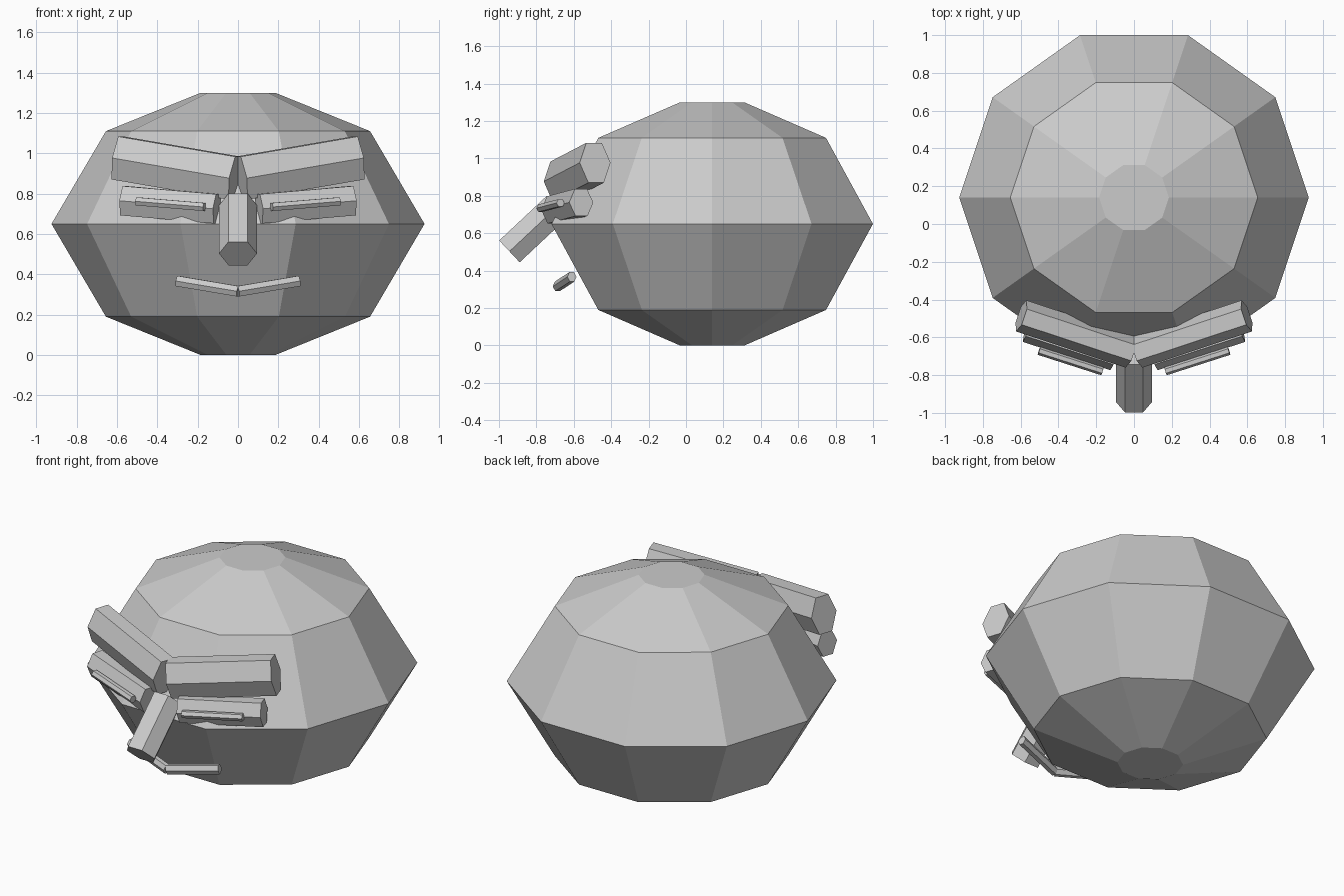
import bpy, bmesh, math
from mathutils import Vector

if "Cube" in bpy.data.objects:
    bpy.data.objects.remove(bpy.data.objects["Cube"])

grey = bpy.data.materials.new("grey")
grey.diffuse_color = (0.6, 0.6, 0.6, 1)
grey.use_nodes = True
grey.node_tree.nodes["Principled BSDF"].inputs["Base Color"].default_value = grey.diffuse_color


def add_object(name, bm):
    bmesh.ops.recalc_face_normals(bm, faces=bm.faces[:])
    mesh = bpy.data.meshes.new(name)
    bm.to_mesh(mesh)
    bm.free()
    mesh.materials.append(grey)
    obj = bpy.data.objects.new(name, mesh)
    bpy.context.collection.objects.link(obj)
    return obj


def skin(name, rings):
    """Closed solid through a stack of equal rings."""
    bm = bmesh.new()
    loops = [[bm.verts.new(p) for p in ring] for ring in rings]
    n = len(loops[0])
    for a, b in zip(loops, loops[1:]):
        for i in range(n):
            j = (i + 1) % n
            bm.faces.new((a[i], a[j], b[j], b[i]))
    bm.faces.new(loops[0][::-1])
    bm.faces.new(loops[-1])
    return add_object(name, bm)


def hex_bar(name, start, end, width, height):
    """Six-sided bar, flat on top, between two points."""
    start, end = Vector(start), Vector(end)
    axis = (end - start).normalized()
    side = axis.cross(Vector((0, 0, 1))).normalized()
    up = side.cross(axis)
    section = []
    for i in range(6):
        a = i * math.pi / 3
        section.append(side * math.cos(a) * width / 2
                       + up * math.sin(a) / math.sin(math.pi / 3) * height / 2)
    return skin(name, [[p + s for s in section] for p in (start, end)])


# Head: ten-sided faceted ball, slightly narrower front to back
rings = []
for z, r in ((0, 0.185), (0.19, 0.655), (0.65, 0.925), (1.11, 0.655), (1.30, 0.185)):
    rings.append([(r * math.cos(i * math.pi / 5),
                   0.14 + r * 0.977 * math.sin(i * math.pi / 5), z) for i in range(10)])
skin("head", rings)

# Paired face bars: outer end, inner end, width, height
bars = {
    "brow": ((-0.597, -0.486, 0.977), (-0.017, -0.678, 0.877), 0.174, 0.216),
    "eye": ((-0.568, -0.560, 0.765), (-0.104, -0.710, 0.725), 0.135, 0.146),
    "pupil": ((-0.503, -0.671, 0.762), (-0.167, -0.779, 0.734), 0.045, 0.040),
    "mouth": ((-0.303, -0.610, 0.367), (0.0, -0.688, 0.316), 0.050, 0.052),
}
for part, (outer, inner, w, h) in bars.items():
    for label, s in (("left", 1), ("right", -1)):
        hex_bar(f"{part}_{label}", (s * outer[0], *outer[1:]),
                (s * inner[0], *inner[1:]), w, h)

# Nose: bar sloping forward and down
hex_bar("nose", (0, -0.688, 0.743), (0, -0.944, 0.503), 0.188, 0.160)
